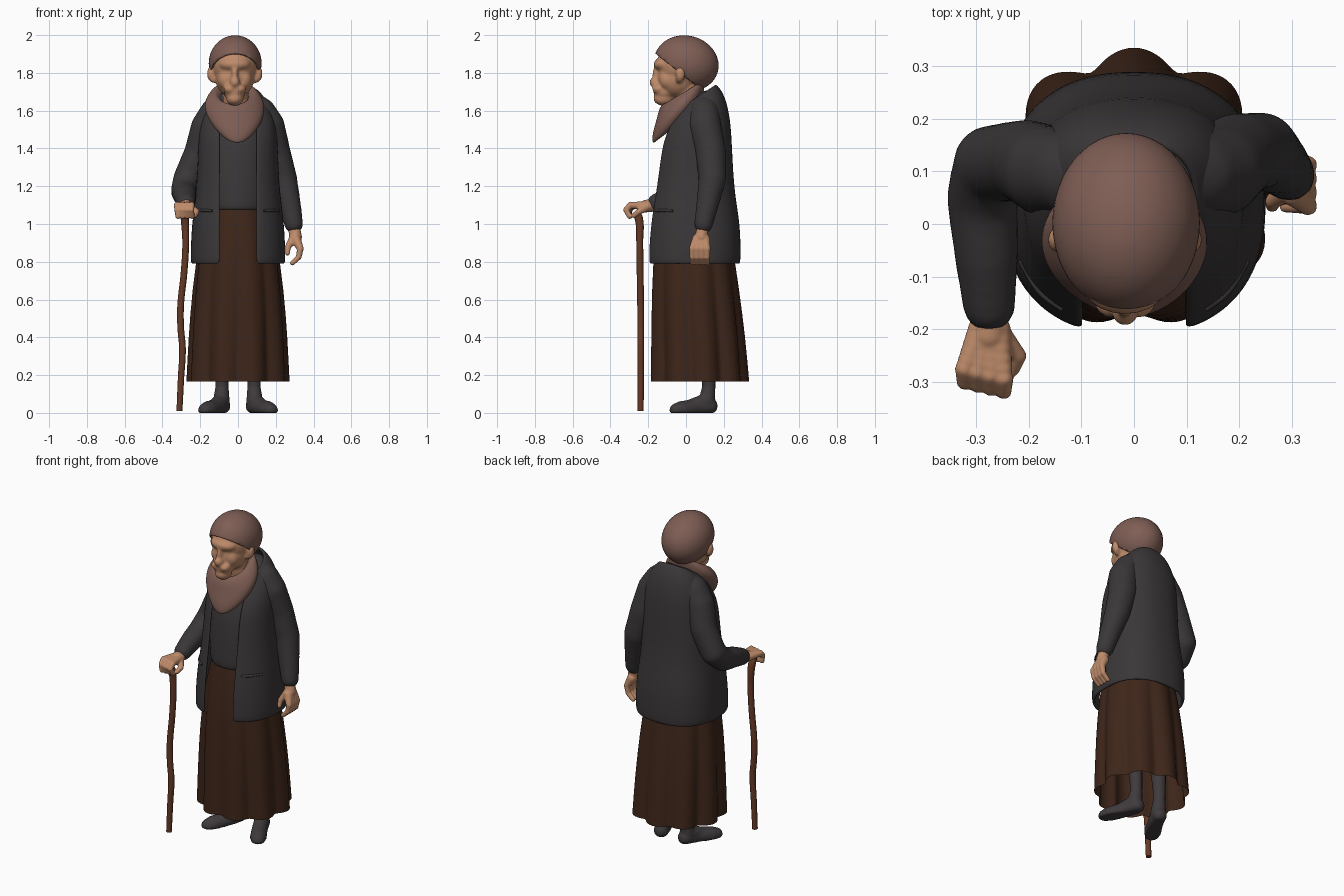
import bpy, bmesh
from math import sin, cos, pi, asin, copysign
from mathutils import Vector, Matrix

if "Cube" in bpy.data.objects:
    bpy.data.objects.remove(bpy.data.objects["Cube"])


def material(name, r, g, b):
    m = bpy.data.materials.new(name)
    m.use_nodes = True
    m.diffuse_color = (r, g, b, 1)
    bsdf = m.node_tree.nodes["Principled BSDF"]
    bsdf.inputs["Base Color"].default_value = (r, g, b, 1)
    bsdf.inputs["Roughness"].default_value = 0.9
    return m


WOOL = material("charcoal wool", .043, .038, .04)
SKIN = material("skin", .52, .26, .145)
CLOTH = material("dusty rose cloth", .21, .112, .09)
BROWN = material("dark brown skirt", .048, .019, .01)
WOOD = material("cane wood", .13, .042, .02)
SHOE = material("shoe grey", .05, .043, .045)


def finish(name, bm, mat):
    me = bpy.data.meshes.new(name)
    bm.normal_update()
    bm.to_mesh(me)
    bm.free()
    me.materials.append(mat)
    for p in me.polygons:
        p.use_smooth = True
    ob = bpy.data.objects.new(name, me)
    bpy.context.collection.objects.link(ob)
    return ob


def thicken(ob, t):
    m = ob.modifiers.new("thickness", "SOLIDIFY")
    m.thickness, m.offset = t, -1


def power(v, e):
    return copysign(abs(v) ** e, v)


def loft(name, rings, mat, n=32, gap=0, square=1, pleat=0, shell=0, levels=2):
    """Rings are (cx, cy, z, rx, ry, tilt); angle 0 faces the front; gap leaves it open."""
    bm = bmesh.new()
    rows = []
    for k, (cx, cy, z, rx, ry, tilt) in enumerate(rings):
        start = asin(min(.95, gap / rx) ** (1 / square)) if gap else 0
        count = n + 1 if gap else n
        row = []
        for i in range(count):
            a = start + (2 * pi - 2 * start) * i / n
            # rounded folds with sharp valleys, fading towards the top ring
            f = 1 + pleat * (2 * abs(sin(4.5 * a)) - 1) * (1 - k / (len(rings) - 1)) ** .8
            y = -ry * f * power(cos(a), square)
            row.append(bm.verts.new((cx + rx * f * power(sin(a), square), cy + y, z + tilt * y)))
        rows.append(row)
    for lo, hi in zip(rows, rows[1:]):
        for i in range(n):
            j = (i + 1) % len(lo)
            bm.faces.new((lo[i], lo[j], hi[j], hi[i]))
    ob = finish(name, bm, mat)
    if shell:
        thicken(ob, shell)
    m = ob.modifiers.new("smooth", "SUBSURF")
    m.levels = m.render_levels = levels


def tube(name, points, mat):
    """Round tube through (x, y, z, radius) points."""
    cu = bpy.data.curves.new(name, "CURVE")
    cu.dimensions, cu.bevel_depth, cu.bevel_resolution = "3D", 1, 5
    cu.use_fill_caps, cu.resolution_u = True, 8
    sp = cu.splines.new("BEZIER")
    sp.bezier_points.add(len(points) - 1)
    for bp, (x, y, z, r) in zip(sp.bezier_points, points):
        bp.co, bp.radius = (x, y, z), r
        bp.handle_left_type = bp.handle_right_type = "AUTO"
    cu.materials.append(mat)
    ob = bpy.data.objects.new(name, cu)
    bpy.context.collection.objects.link(ob)
    bpy.ops.object.select_all(action="DESELECT")
    ob.select_set(True)
    bpy.context.view_layer.objects.active = ob
    bpy.ops.object.convert(target="MESH")
    bpy.ops.object.shade_smooth_by_angle()


def chain(*points, steps=5):
    """Overlapping balls along a path of (x, y, z, radius) points."""
    balls = []
    for a, b in zip(points, points[1:]):
        for i in range(steps + 1):
            p = Vector(a).lerp(Vector(b), i / steps)
            balls.append((p[:3], (p[3],) * 3))
    return balls


def sculpt(name, balls, mat, voxel, smooth=4):
    """Fuse ellipsoids into one smooth skin resting on the floor."""
    bm = bmesh.new()
    for c, r in balls:
        bmesh.ops.create_icosphere(bm, subdivisions=3, radius=1,
                                   matrix=Matrix.Translation(c) @ Matrix.Diagonal((*r, 1)))
    for v in bm.verts:
        v.co.z = max(v.co.z, 0)
    ob = finish(name, bm, mat)
    m = ob.modifiers.new("fuse", "REMESH")
    m.mode, m.voxel_size, m.use_smooth_shade = "VOXEL", voxel, True
    m = ob.modifiers.new("relax", "SMOOTH")
    m.iterations, m.factor = smooth, .5


# Pleated skirt, open at the hem
loft("skirt", [(0, .068, .165, .257, .248, 0), (0, .06, .4, .25, .24, 0), (0, .046, .65, .235, .226, 0),
               (0, .035, .9, .205, .205, 0), (0, .03, 1.12, .155, .16, 0)],
     BROWN, n=72, pleat=.08, levels=1)

# Sweater under the jacket
loft("sweater", [(0, .03, 1.08, .15, .15, 0), (0, .03, 1.07, .165, .175, 0), (0, .03, 1.11, .175, .18, 0),
                 (0, .035, 1.25, .185, .175, 0), (0, .04, 1.42, .18, .165, .1),
                 (0, .045, 1.56, .15, .13, .4), (0, .04, 1.64, .08, .08, .6)], WOOL)

# Open jacket with hem and raised collar
loft("jacket", [(0, .038, .787, .245, .245, 0), (0, .038, .805, .253, .253, 0), (0, .042, 1.0, .246, .246, 0),
                (0, .04, 1.16, .222, .217, 0), (0, .045, 1.35, .212, .2, .1),
                (0, .05, 1.5, .208, .187, .3), (0, .055, 1.6, .18, .152, .5),
                (0, .05, 1.65, .137, .122, .65), (0, .05, 1.672, .118, .105, .65)],
     WOOL, n=36, gap=.1, square=.85, shell=.016)

# Pocket welts lying on the jacket
for side, label in ((1, "left"), (-1, "right")):
    tube(label + "_pocket_welt", [(side * .135, -.161, 1.07, .007), (side * .175, -.13, 1.072, .008),
                                  (side * .215, -.068, 1.07, .007)], WOOL)

# Shoulders and sleeves: the right one bends forward to the cane, the left one hangs
sleeves = chain((-.275, -.155, 1.112, .051), (-.28, -.06, 1.145, .062), (-.288, .05, 1.175, .069),
                (-.27, .115, 1.24, .074), (-.205, .12, 1.38, .08), (-.163, .1, 1.51, .088),
                (-.12, .095, 1.59, .082), (-.06, .11, 1.64, .068), (.06, .11, 1.64, .068),
                (.12, .095, 1.59, .082), (.16, .1, 1.52, .088), (.195, .13, 1.39, .082),
                (.24, .14, 1.24, .074), (.272, .115, 1.11, .061), (.295, .093, 1.0, .051), steps=7)
sculpt("shoulders_and_sleeves", sleeves, WOOL, .012, 8)

# Right hand gripping the cane
hand = chain((-.272, -.16, 1.1, .034), (-.275, -.21, 1.095, .034))
for k in range(4):
    x = -.322 + .025 * k
    hand += chain((-.275 + (x + .285) * .4, -.2, 1.095, .026), (x, -.275 - .006 * k, 1.1, .018),
                  (x, -.3 - .006 * k, 1.075, .015), (x + .004, -.298, 1.04, .014))
hand += chain((-.25, -.215, 1.085, .022), (-.22, -.25, 1.065, .016), (-.23, -.275, 1.045, .014))
sculpt("right_hand", hand, SKIN, .005, 3)

# Left hand hanging with curled fingers
hand = chain((.297, .09, .98, .032), (.305, .08, .93, .034))
for k in range(4):
    y = .034 + .026 * k
    hand += chain((.305, .08 + (y - .073) * .5, .92, .028), (.33, y, .87, .018),
                  (.322, y, .825, .015), (.288, y, .793, .013))
hand += chain((.292, .065, .92, .024), (.265, .045, .88, .016), (.262, .035, .845, .013))
sculpt("left_hand", hand, SKIN, .005, 3)

# Crooked walking cane
tube("cane", [(-.285, -.265, 1.065, .02), (-.282, -.25, 1.03, .022), (-.277, -.245, .9, .018),
              (-.285, -.243, .75, .018), (-.304, -.24, .56, .018), (-.303, -.24, .45, .018),
              (-.294, -.24, .34, .018), (-.302, -.24, .18, .017), (-.31, -.24, .01, .016)], WOOD)

# Legs and shoes, toes turned out
for side, label in ((1, "left"), (-1, "right")):
    tube(label + "_leg", [(side * .085, .12, .1, .034), (side * .086, .12, .2, .036),
                          (side * .09, .1, .4, .05), (side * .09, .06, .8, .07)], SHOE)
    shoe = chain((side * .083, .125, .036, .043), (side * .11, .06, .03, .045),
                 (side * .155, -.02, .016, .048), (side * .172, -.048, .012, .04))
    shoe += chain((side * .085, .12, .13, .036), (side * .088, .11, .06, .045),
                  (side * .13, .02, .035, .036))
    sculpt(label + "_shoe", shoe, SHOE, .007)

# Head: skull, brow, cheeks, nose, mouth, chin, ears and neck
MID = -.017
head = [((MID, -.015, 1.845), (.123, .14, .135)), ((MID, -.045, 1.775), (.103, .108, .11)),
        ((MID, -.11, 1.845), (.085, .062, .04)), ((MID, -.152, 1.79), (.018, .026, .055)),
        ((MID, -.162, 1.75), (.027, .032, .03)), ((MID, -.115, 1.7), (.058, .058, .045)),
        ((MID, -.118, 1.665), (.047, .055, .04))]
for side in (-1, 1):
    head += [((MID + side * .045, -.098, 1.765), (.045, .045, .055)),
             ((MID + side * .025, -.145, 1.715), (.035, .034, .026)),
             ((MID + side * .125, -.03, 1.795), (.022, .026, .042)),
             ((MID + side * .112, -.035, 1.77), (.02, .02, .025))]
head += chain((MID, 0, 1.77, .07), (-.01, .03, 1.62, .07))
sculpt("head", head, SKIN, .007, 9)

# Head wrap, cut along a sloping hem
bm = bmesh.new()
bmesh.ops.create_uvsphere(bm, u_segments=48, v_segments=32, radius=1,
                          matrix=Matrix.Translation((MID + .002, .002, 1.85)) @ Matrix.Rotation(-.25, 4, "X")
                          @ Matrix.Diagonal((.14, .172, .147, 1)))
bmesh.ops.bisect_plane(bm, geom=bm.verts[:] + bm.edges[:] + bm.faces[:], plane_co=(0, -.165, 1.905),
                       plane_no=(0, .62, .78), clear_inner=True)
thicken(finish("head_wrap", bm, CLOTH), .012)

# Draped neck scarf, hanging lower in front and snug under the chin
loft("scarf", [(-.005, -.045, 1.54, .06, .09, .8), (-.005, -.055, 1.51, .075, .115, .75),
               (-.006, -.052, 1.525, .11, .128, .7), (-.012, -.045, 1.57, .148, .132, .65),
               (-.02, -.03, 1.63, .165, .125, .6), (-.02, -.022, 1.68, .135, .122, .6),
               (-.02, -.015, 1.705, .1, .108, .6), (-.02, -.01, 1.675, .075, .08, .6)], CLOTH)
